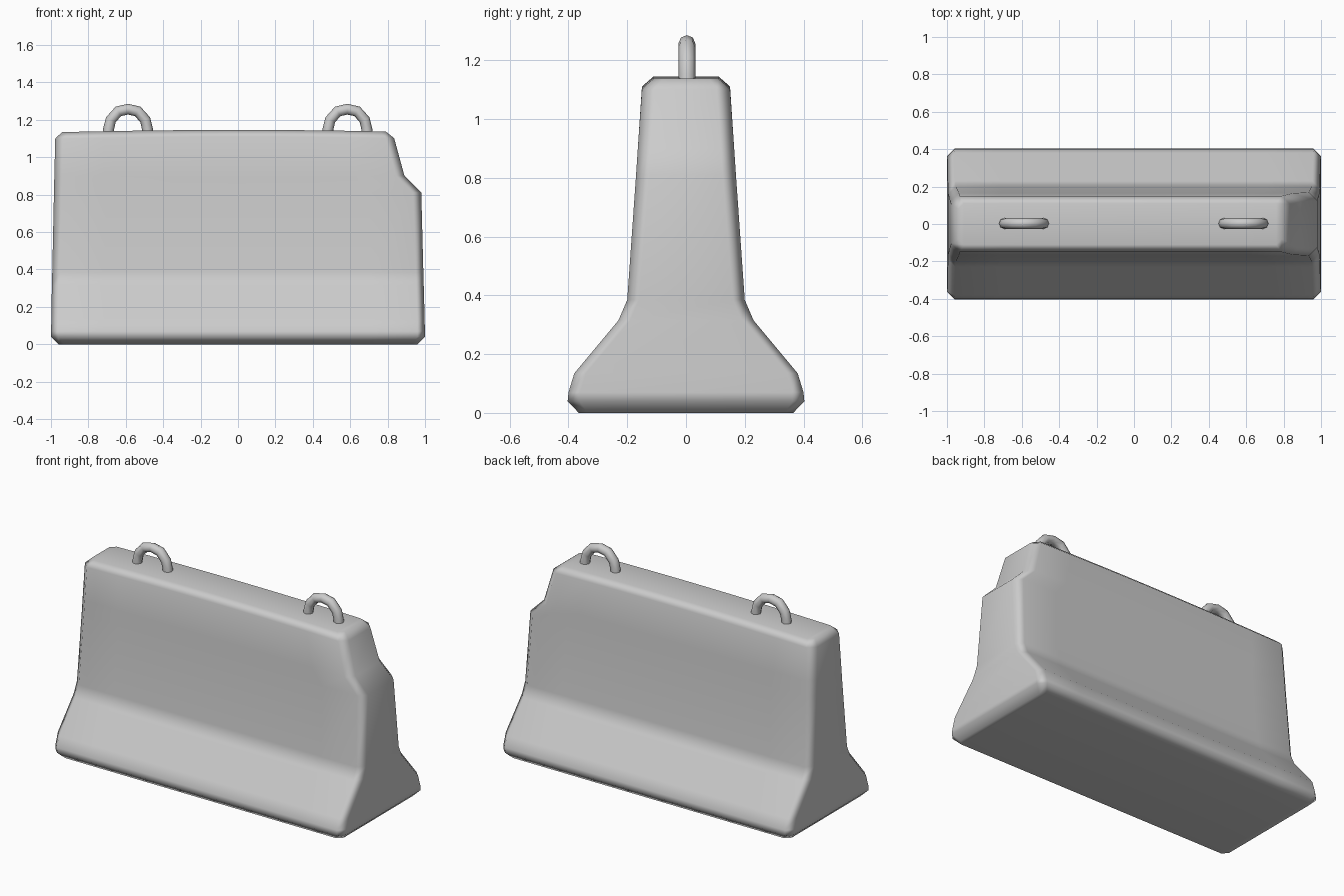
import bpy, bmesh
from math import pi

if "Cube" in bpy.data.objects:
    bpy.data.objects.remove(bpy.data.objects["Cube"])

COLS = 8  # segments along the length

# z, left x, right x, half depth, corner chamfer
LEVELS = [
    (0.000, 0.96, 0.96, 0.365, 0.03),
    (0.040, 1.00, 1.00, 0.403, 0.04),
    (0.070, 0.999, 0.999, 0.400, 0.04),
    (0.135, 0.998, 0.998, 0.380, 0.04),
    (0.315, 0.995, 0.993, 0.230, 0.04),
    (0.385, 0.993, 0.991, 0.200, 0.04),
    (0.810, 0.984, 0.980, 0.170, 0.045),
    (0.900, 0.982, 0.890, 0.164, 0.045),
    (1.100, 0.977, 0.835, 0.150, 0.045),
    (1.135, 0.940, 0.790, 0.110, 0.03),
]


def ring_points(z, xl, xr, y, c):
    xs = [-xl + c + (xl + xr - 2 * c) * i / COLS for i in range(COLS + 1)]
    pts = [(x, -y) for x in xs] + [(xr, -y + c), (xr, y - c)]
    pts += [(x, y) for x in reversed(xs)] + [(-xl, y - c), (-xl, -y + c)]
    # gentle crown along the top edge
    crown = 0.011 if z > 1.05 else 0.0
    return [(x, py, z + crown * max(0, 1 - (x / 0.9) ** 2)) for x, py in pts]


def make_barrier():
    bm = bmesh.new()
    rings = [[bm.verts.new(p) for p in ring_points(*lv)] for lv in LEVELS]
    n = len(rings[0])
    for a, b in zip(rings, rings[1:]):
        for i in range(n):
            j = (i + 1) % n
            bm.faces.new((a[i], a[j], b[j], b[i]))
    # bottom and top caps as strips across the width
    for r in (rings[0], rings[-1]):
        back = lambda i: r[2 * COLS + 3 - i]
        for i in range(COLS):
            bm.faces.new((r[i], r[i + 1], back(i + 1), back(i)))
        bm.faces.new((r[COLS], r[COLS + 1], r[COLS + 2], r[COLS + 3]))
        bm.faces.new((r[n - 3], r[n - 2], r[n - 1], r[0]))
    bmesh.ops.recalc_face_normals(bm, faces=bm.faces)
    for f in bm.faces:
        f.smooth = True
    me = bpy.data.meshes.new("concrete_barrier")
    bm.to_mesh(me)
    bm.free()
    ob = bpy.data.objects.new("concrete_barrier", me)
    bpy.context.collection.objects.link(ob)
    ob.modifiers.new("weighted", 'WEIGHTED_NORMAL')


def make_loop(name, x):
    half = [(0.107, 1.10), (0.104, 1.15), (0.092, 1.20), (0.052, 1.245)]
    path = [(-px, z) for px, z in half] + [(0, 1.257)] + list(reversed(half))
    cu = bpy.data.curves.new(name, 'CURVE')
    cu.dimensions = '3D'
    cu.bevel_depth = 0.029
    cu.bevel_resolution = 2
    cu.use_fill_caps = True
    sp = cu.splines.new('POLY')
    sp.points.add(len(path) - 1)
    for p, (px, z) in zip(sp.points, path):
        p.co = (x + px, 0.003, z, 1)
    sp.use_smooth = True
    ob = bpy.data.objects.new(name, cu)
    bpy.context.collection.objects.link(ob)


# main body with the broken upper right corner
make_barrier()
# lifting loops
make_loop("lifting_loop_left", -0.588)
make_loop("lifting_loop_right", 0.585)
